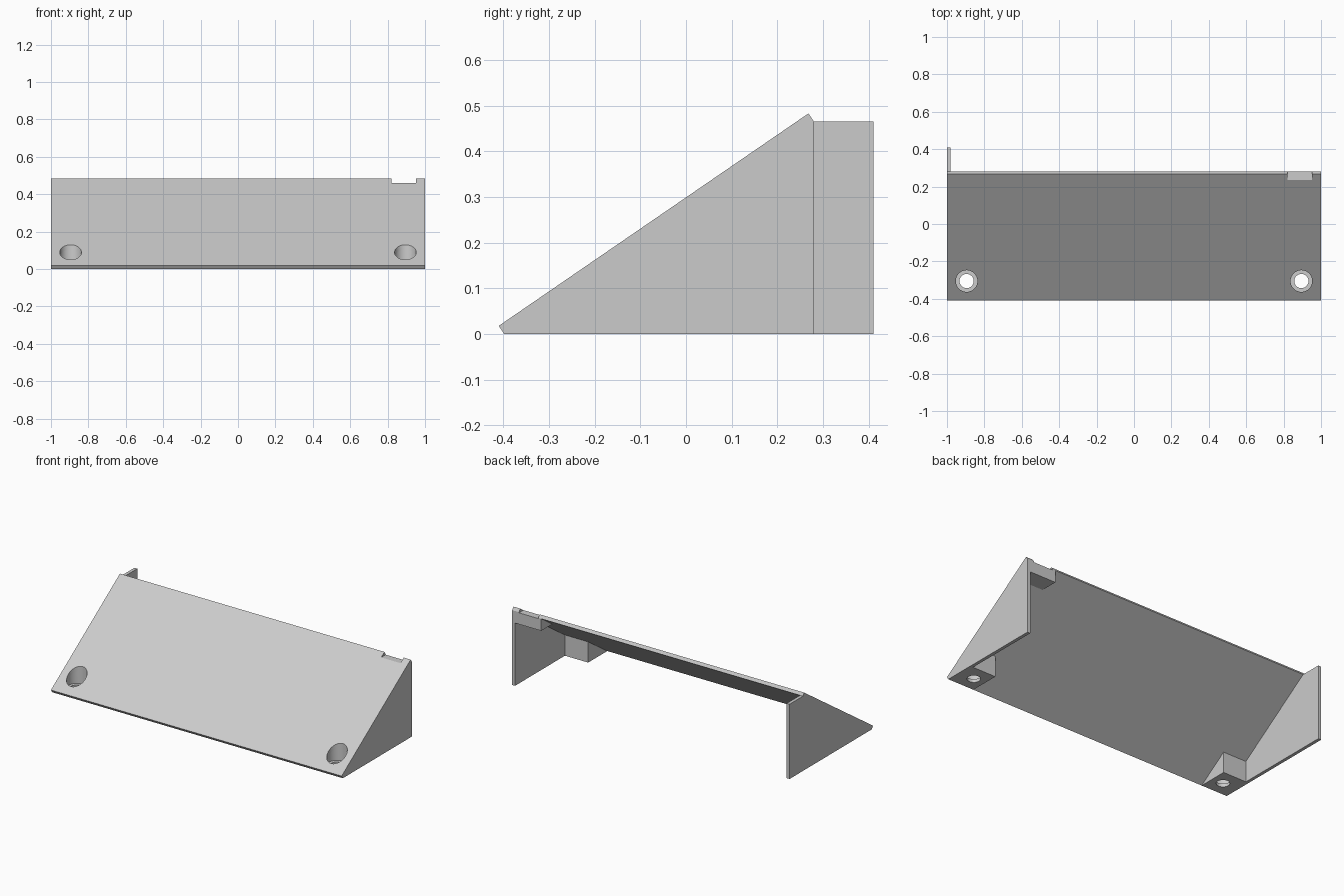
import bpy
import bmesh

cube = bpy.data.objects.get("Cube")
if cube:
    bpy.data.objects.remove(cube, do_unlink=True)

grey = bpy.data.materials.new("light_grey")
grey.use_nodes = True
grey.diffuse_color = (0.6, 0.6, 0.6, 1)
grey.node_tree.nodes["Principled BSDF"].inputs["Base Color"].default_value = (0.6, 0.6, 0.6, 1)


def finish(name, bm):
    bmesh.ops.recalc_face_normals(bm, faces=bm.faces)
    mesh = bpy.data.meshes.new(name)
    bm.to_mesh(mesh)
    bm.free()
    mesh.materials.append(grey)
    obj = bpy.data.objects.new(name, mesh)
    bpy.context.collection.objects.link(obj)
    return obj


def extrude_profile(name, profile, x0, x1):
    """Extrude a (y, z) outline along x."""
    bm = bmesh.new()
    face = bm.faces.new([bm.verts.new((x0, y, z)) for y, z in profile])
    moved = bmesh.ops.extrude_face_region(bm, geom=[face])["geom"]
    verts = [g for g in moved if isinstance(g, bmesh.types.BMVert)]
    bmesh.ops.translate(bm, vec=(x1 - x0, 0, 0), verts=verts)
    return finish(name, bm)


def cylinder(name, x, y, z0, z1, radius):
    bm = bmesh.new()
    bmesh.ops.create_cone(bm, cap_ends=True, segments=48, radius1=radius,
                          radius2=radius, depth=z1 - z0)
    bmesh.ops.translate(bm, vec=(x, y, (z0 + z1) / 2), verts=bm.verts)
    obj = finish(name, bm)
    obj.hide_render = True
    return obj


def cut(obj, cutters):
    bpy.context.view_layer.objects.active = obj
    for cutter in cutters:
        mod = obj.modifiers.new("cut", 'BOOLEAN')
        mod.operation = 'DIFFERENCE'
        mod.solver = 'EXACT'
        mod.object = cutter
        bpy.ops.object.modifier_apply(modifier=mod.name)


# Key points of the side outline
TOE = (-0.398, 0)
HEEL = (0.28, 0.465)
WALL = 0.02


def underside(y):
    return (y - TOE[0]) * HEEL[1] / (HEEL[0] - TOE[0])


# Sloped panel and the two side walls
panel = extrude_profile("sloped_panel", [TOE, HEEL, (0.268, 0.483), (-0.41, 0.018)], -1, 1)
left_wall = extrude_profile("left_wall", [TOE, (HEEL[0], 0), HEEL], 1 - WALL, 1)
right_wall = extrude_profile("right_wall", [TOE, (0.41, 0), (0.41, HEEL[1]), HEEL], -1, WALL - 1)

# Screw blocks in the front corners
BACK = -0.21
block_profile = [TOE, (BACK, 0), (BACK, underside(BACK))]
blocks, screw_cutters = [], []
for side, sign in (("left", 1), ("right", -1)):
    blocks.append(extrude_profile(side + "_screw_block", block_profile,
                                  sign * (1 - WALL), sign * 0.82))
    screw_cutters.append([
        cylinder(side + "_recess_cutter", sign * 0.895, -0.305, 0.02, 0.3, 0.058),
        cylinder(side + "_hole_cutter", sign * 0.895, -0.305, -0.1, 0.1, 0.038)])

# Ledge under the notch in the top edge
ledge = extrude_profile("notch_ledge", [(0.171, 0.39), (HEEL[0], 0.39), HEEL], 0.8, 1 - WALL)
notch = extrude_profile("notch_cutter", [(0.2, 0.461), (0.32, 0.461), (0.32, 0.55), (0.2, 0.55)],
                        0.82, 0.953)
notch.hide_render = True

# Cut the screw holes and the notch
for block, cutters in zip(blocks, screw_cutters):
    cut(block, cutters)
    cut(panel, cutters)
cut(panel, [notch])
cut(ledge, [notch])
for cutter in screw_cutters[0] + screw_cutters[1] + [notch]:
    bpy.data.objects.remove(cutter, do_unlink=True)

# Smooth the round holes, keep edges sharp
bpy.ops.object.select_all(action='DESELECT')
for obj in [panel, left_wall, right_wall, ledge] + blocks:
    obj.select_set(True)
bpy.context.view_layer.objects.active = panel
bpy.ops.object.shade_smooth_by_angle()
